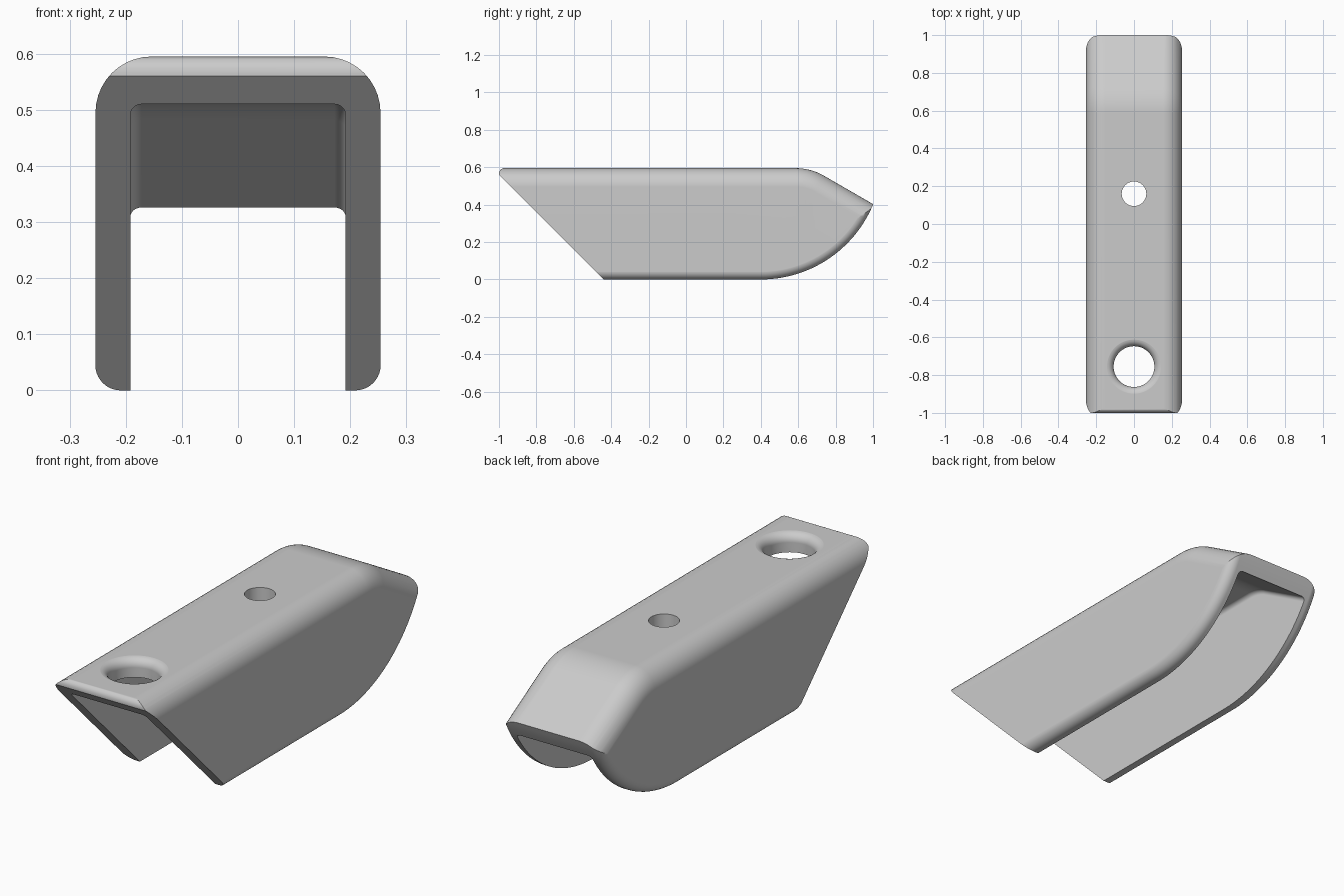
import bpy
import bmesh
from math import sin, cos, pi, radians

cube = bpy.data.objects.get("Cube")
if cube:
    bpy.data.objects.remove(cube, do_unlink=True)

HALF = 0.254      # half width of the cover
TOP = 0.595       # height of the flat top
WALL, ROOF = 0.062, 0.085

metal = bpy.data.materials.new("plain grey")
metal.use_nodes = True
grey = (0.6, 0.6, 0.6, 1)
metal.diffuse_color = grey
metal.node_tree.nodes["Principled BSDF"].inputs["Base Color"].default_value = grey


def solid(name, rings, closed=False):
    """Skin equal rings of points into a closed solid."""
    bm = bmesh.new()
    loops = [[bm.verts.new(p) for p in ring] for ring in rings]
    n = len(loops[0])
    for a, b in zip(loops, loops[1:]):
        for i in range(n):
            j = (i + 1) % n
            bm.faces.new((a[i], a[j], b[j], b[i]))
    bm.faces.new(loops[0])
    bm.faces.new(loops[-1])
    bmesh.ops.connect_verts_nonplanar(bm, angle_limit=0.001, faces=bm.faces[:])
    bmesh.ops.recalc_face_normals(bm, faces=bm.faces[:])
    mesh = bpy.data.meshes.new(name)
    bm.to_mesh(mesh)
    bm.free()
    mesh.materials.append(metal)
    obj = bpy.data.objects.new(name, mesh)
    bpy.context.collection.objects.link(obj)
    return obj


def rounded_bar(name, path, half, radius, far, inset=0.0, steps=10):
    """Sweep a section with two rounded corners along (y, z, normal y, normal z)."""
    rings = []
    for y, z, ny, nz in path:
        side = []
        for i in range(steps + 1):
            a = i / steps * pi / 2
            d = inset + radius * (1 - sin(a))
            side.append((half - radius + radius * cos(a), y - ny * d, z - nz * d))
        side.insert(0, (half, side[0][1], far))
        rings.append(side + [(-x, y, z) for x, y, z in reversed(side)])
    return solid(name, rings)


def turned(name, y, profile, sides=64):
    """Round cutter from (radius, z) pairs."""
    return solid(name, [[(r * cos(2 * pi * i / sides), y + r * sin(2 * pi * i / sides), z)
                         for i in range(sides)] for r, z in profile])


def combine(body, tool, operation):
    mod = body.modifiers.new(operation, 'BOOLEAN')
    mod.operation, mod.solver, mod.object = operation, 'EXACT', tool
    bpy.context.view_layer.objects.active = body
    bpy.ops.object.modifier_apply(modifier=mod.name)
    bpy.data.objects.remove(tool, do_unlink=True)


# Top path: flat, a bend, then a 30 degree slope
BEND_Y, BEND_R = 0.587, 0.3
slope = radians(30)
top_path = [(-1.2, TOP, 0, 1)]
for i in range(11):
    a = slope * i / 10
    top_path.append((BEND_Y + BEND_R * sin(a), TOP - BEND_R + BEND_R * cos(a), sin(a), cos(a)))
y, z = top_path[-1][:2]
top_path.append((y + 0.5 * cos(slope), z - 0.5 * sin(slope), sin(slope), cos(slope)))

# Bottom path: flat, then a wide curve up to the tip
KEEL_Y, KEEL_R = 0.4, 0.65
bottom_path = [(-1.2, 0, 0, -1)]
for i in range(33):
    a = radians(80) * i / 32
    bottom_path.append((KEEL_Y + KEEL_R * sin(a), KEEL_R - KEEL_R * cos(a), sin(a), -cos(a)))

# Outer body
cover = rounded_bar("channel_cover", top_path, HALF, 0.1, -0.2)
combine(cover, rounded_bar("underside", bottom_path, HALF + 0.0002, 0.045, 0.9), 'INTERSECT')

# Slanted front end with a small rounded nose
nose = [(-1 + 0.03 * (1 - cos(a)), 0.566 + 0.03 * sin(a)) for a in [i * pi / 16 for i in range(9)]]
outline = [(-0.34, -0.1), (-1, 0.56)] + nose + [(1.3, 0.596), (1.3, -0.1)]
combine(cover, solid("front_cut", [[(x, y, z) for y, z in outline] for x in (-0.4, 0.4)]), 'INTERSECT')

# Hollow inside, open below and at both ends
combine(cover, rounded_bar("hollow", top_path, HALF - WALL, 0.02, -0.3, ROOF, 6), 'DIFFERENCE')

# Large hole with a rounded rim, and a small straight hole
flare = [(0.108 + 0.04 * (1 - cos(a)), TOP - 0.04 + 0.04 * sin(a)) for a in [i * pi / 20 for i in range(10)]]
combine(cover, turned("large_hole", -0.755, [(0.108, 0.4)] + flare + [(0.148, TOP + 0.001)]), 'DIFFERENCE')
combine(cover, turned("small_hole", 0.16, [(0.065, 0.4), (0.065, 0.7)]), 'DIFFERENCE')

# Smooth shading with sharp edges kept
bpy.ops.object.select_all(action='DESELECT')
cover.select_set(True)
bpy.context.view_layer.objects.active = cover
bpy.ops.object.shade_smooth_by_angle(angle=radians(30))
weighted = cover.modifiers.new("weighted_normals", 'WEIGHTED_NORMAL')
weighted.keep_sharp = True
